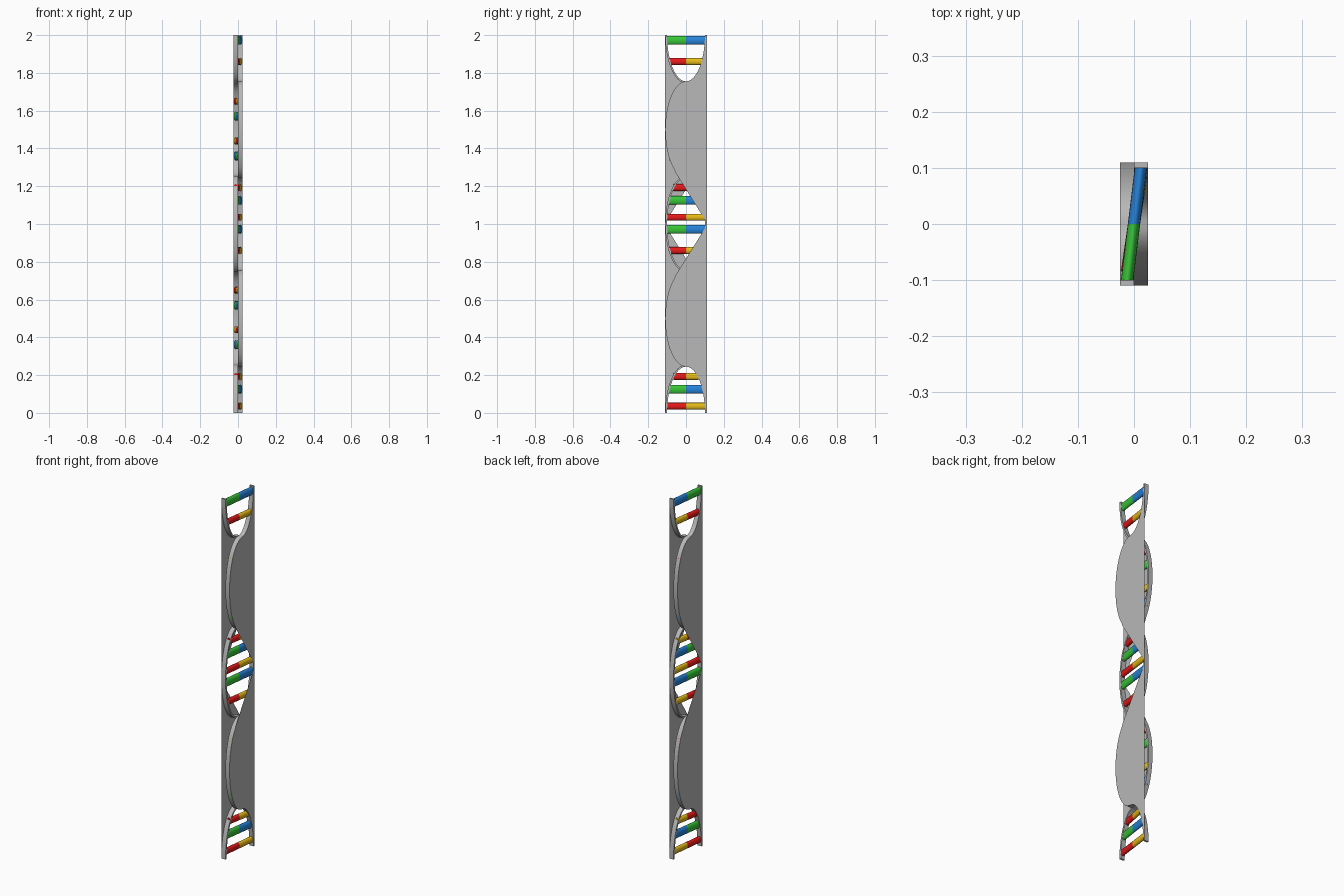
import bpy, bmesh, math

cube = bpy.data.objects.get("Cube")
if cube:
    bpy.data.objects.remove(cube)


def material(name, rgb):
    m = bpy.data.materials.new(name)
    m.use_nodes = True
    m.diffuse_color = (*rgb, 1)
    m.node_tree.nodes["Principled BSDF"].inputs["Base Color"].default_value = (*rgb, 1)
    return m


GREY = material("strand grey", (0.48, 0.48, 0.48))
RED = material("red", (0.8, 0.01, 0.01))
YELLOW = material("yellow", (0.8, 0.5, 0.01))
GREEN = material("green", (0.04, 0.56, 0.04))
BLUE = material("blue", (0.02, 0.23, 0.7))

DEPTH = 0.025          # thickness of one strand along x
INNER = (0.1, 0.245)   # half-axes of the inner and outer edge of each lobe
OUTER = (0.11, 0.255)
STEPS = 32


def finish(bm, name, mat, angle=40):
    mesh = bpy.data.meshes.new(name)
    bm.to_mesh(mesh)
    bm.free()
    mesh.materials.append(mat)
    ob = bpy.data.objects.new(name, mesh)
    bpy.context.collection.objects.link(ob)
    bpy.ops.object.select_all(action="DESELECT")
    ob.select_set(True)
    bpy.context.view_layer.objects.active = ob
    bpy.ops.object.shade_smooth_by_angle(angle=math.radians(angle))
    return ob


def strand_edge(positive, negative):
    """Edge of a wave of half-ellipses alternating between +y and -y."""
    points = []
    for lobe in range(5):
        sign = 1 if lobe % 2 == 0 else -1
        a, b = positive if sign > 0 else negative
        first = 0 if lobe == 0 else -STEPS // 2
        last = 0 if lobe == 4 else STEPS // 2
        for i in range(first, last + 1):
            if i == first and lobe:
                continue
            t = math.pi * i / STEPS
            points.append((sign * a * math.cos(t), lobe / 2 + b * math.sin(t)))
    return points


def sheet_edge(y, z):
    """The side sheet cuts straight across the middle opening."""
    d = abs(z - 1)
    return min(y, 0.105 - 0.625 * max(0, d - 0.015)) if d < 0.28 else y


left = strand_edge(INNER, OUTER)
right = strand_edge(OUTER, INNER)


def build_strand(name, turn):
    # wavy band: inner cap plus both edge walls
    bm = bmesh.new()
    rows = []
    for (ly, lz), (ry, rz) in zip(left, right):
        rows.append([bm.verts.new((turn * x, turn * y, z)) for x, y, z in (
            (DEPTH, ly, lz), (0, ly, lz), (0, ry, rz), (DEPTH, ry, rz))])
    for a, b in zip(rows, rows[1:]):
        for k in range(3):
            bm.faces.new((a[k], a[k + 1], b[k + 1], b[k]))
    bm.faces.new(rows[0])
    bm.faces.new(rows[-1])
    bmesh.ops.recalc_face_normals(bm, faces=bm.faces)
    finish(bm, name, GREY)

    # flat sheet closing the outer side out to a straight edge
    bm = bmesh.new()
    pairs = [[bm.verts.new((turn * DEPTH, turn * y, z))
              for y in (sheet_edge(ly, z), OUTER[0])] for ly, z in left]
    for a, b in zip(pairs, pairs[1:]):
        bm.faces.new((a[0], a[1], b[1], b[0]))
    finish(bm, name + "_side_sheet", GREY)


build_strand("left_strand", 1)
build_strand("right_strand", -1)


def build_rung_half(name, z, side, rz, mat):
    """Half of an oval bar running from the middle to one strand."""
    lobe = round(z * 2)
    sign = 1 if lobe % 2 == 0 else -1
    width = 0.103 * math.sqrt(1 - ((z - lobe / 2) / OUTER[1]) ** 2)
    bm = bmesh.new()
    bmesh.ops.create_cone(bm, cap_ends=True, segments=20, radius1=1, radius2=1, depth=1)
    for v in bm.verts:
        f = v.co.z + 0.5
        v.co = (v.co.x * 0.011 + sign * side * f * DEPTH / 2,
                side * f * width, z + v.co.y * rz)
    bmesh.ops.recalc_face_normals(bm, faces=bm.faces)
    finish(bm, name, mat)


# rungs of one turn: height, front colour, back colour
RUNGS = [
    (0.036, RED, YELLOW), (0.125, GREEN, BLUE), (0.193, RED, YELLOW),
    (0.36, GREEN, BLUE), (0.44, RED, YELLOW), (0.57, BLUE, GREEN),
    (0.65, YELLOW, RED), (0.86, RED, YELLOW), (0.972, GREEN, BLUE),
]
for turn in range(2):
    for i, (z, front, back) in enumerate(RUNGS):
        rz = 0.023 if front in (GREEN, BLUE) else 0.018
        n = turn * len(RUNGS) + i + 1
        build_rung_half(f"rung_{n}_front", z + turn, -1, rz, front)
        build_rung_half(f"rung_{n}_back", z + turn, 1, rz, back)
